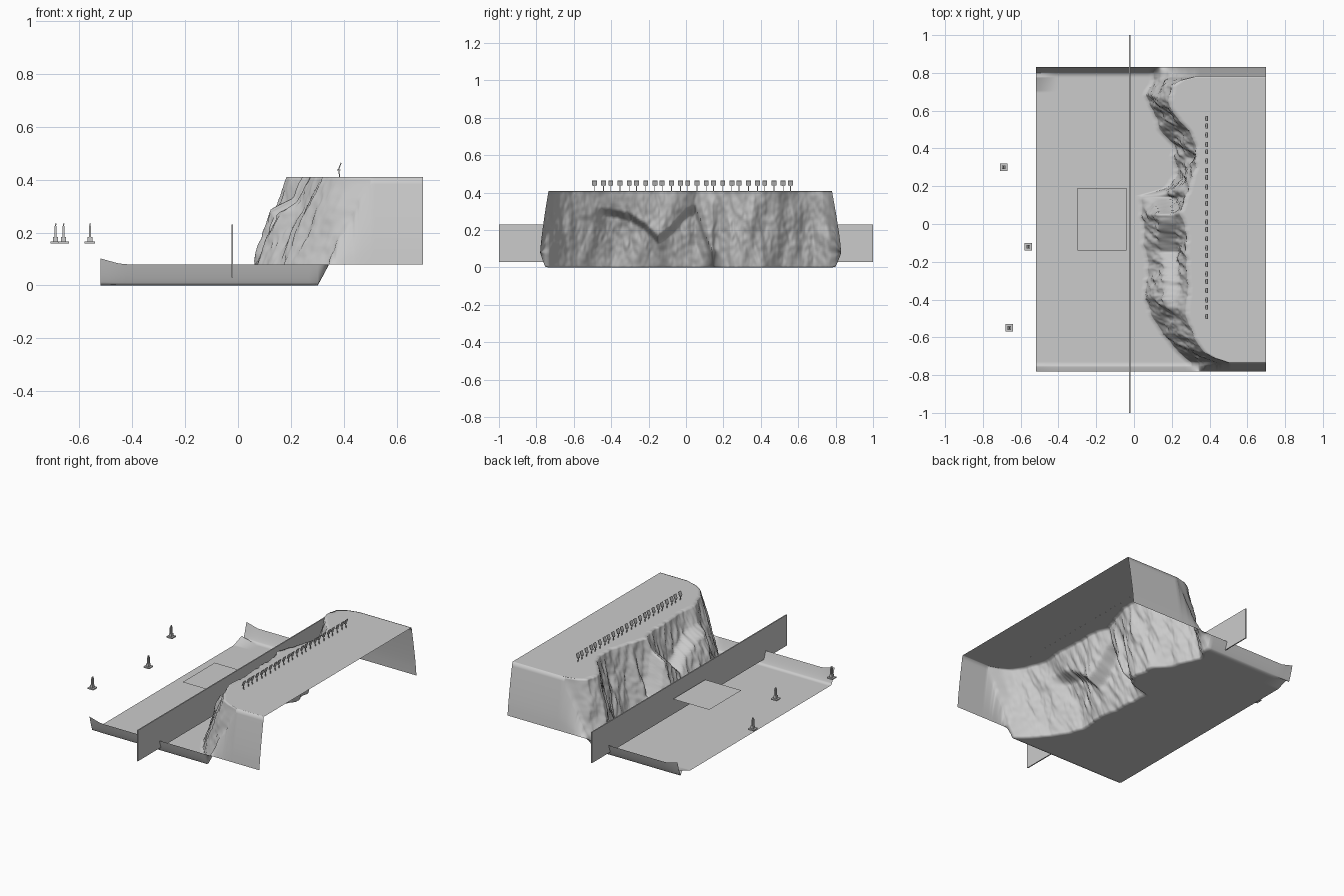
import bpy, math
from mathutils import noise, Vector, Matrix

if "Cube" in bpy.data.objects:
    bpy.data.objects.remove(bpy.data.objects["Cube"])

TOP, RIM, X0, X1 = 0.41, 0.08, -0.52, 0.70
Y_IN, Y_OUT = (-0.735, 0.78), (-0.78, 0.83)


def interp(pts, v):
    if v <= pts[0][0]:
        return pts[0][1]
    for (a, p), (b, q) in zip(pts, pts[1:]):
        if v <= b:
            return p + (q - p) * (v - a) / (b - a)
    return pts[-1][1]


# cliff foot and cliff brow, x as a function of y
FOOT = [(-.76, .31), (-.7, .26), (-.6, .17), (-.5, .1), (-.4, .06), (-.3, .07),
        (-.2, .075), (-.1, .05), (0, .05), (.1, .04), (.15, .03), (.19, .17),
        (.24, .22), (.3, .23), (.4, .22), (.5, .14), (.6, .1), (.68, .06),
        (.75, .1), (.83, .11)]
BROW = [(-.735, .5), (-.71, .42), (-.68, .38), (-.6, .32), (-.5, .28), (-.3, .28),
        (0, .27), (.06, .24), (.12, .26), (.2, .3), (.3, .33), (.42, .33),
        (.5, .29), (.6, .2), (.68, .18), (.73, .2), (.76, .24), (.78, .32)]
# ledge height along the outcrop, and how strongly the ledge shows
LEDGE = [(-.45, .28), (-.38, .27), (-.3, .25), (-.22, .2), (-.15, .13),
         (-.08, .18), (0, .27), (.05, .29), (.1, .14), (.14, .05)]
LEDGE_W = [(-.5, 0), (-.4, 1), (.14, 1), (.19, 0)]


def cliff_x(y, s):
    b, t = interp(FOOT, y), interp(BROW, y)
    z = s * TOP
    h = interp(LEDGE, y)
    step = interp([(0, 0), (h, .4), (h + .04, .78), (TOP, 1)], z)
    f = s + (step - s) * interp(LEDGE_W, y)
    rough = 0.028 * noise.noise(Vector((3, y * 13, z * 4)))
    rough += 0.014 * noise.noise(Vector((7, y * 32 + z * 6, z * 9)))
    rough += 0.006 * noise.noise(Vector((9, y * 70, z * 30)))
    return b + (t - b) * f + rough * (.5 + .5 * math.sin(math.pi * s))


def profile(y):
    nf, nc, nt = 24, 40, 16
    cl = [(cliff_x(y, i / nc), TOP * i / nc) for i in range(nc + 1)]
    fl = [(X0 + (cl[0][0] - X0) * i / nf, 0) for i in range(nf)]
    pl = [(cl[-1][0] + (X1 - cl[-1][0]) * i / nt, TOP) for i in range(1, nt + 1)]
    return fl + cl + pl


def rim_z(x):
    return RIM + 0.022 * max(0, 1 - (x - X0) / .08)


def edge_row(side, t):
    """Side skirt: the plateau falls and the floor rises to a common rim."""
    row = []
    for x, z in profile(Y_IN[side]):
        k = z / TOP
        y_start = Y_IN[side] + (1 - k) * (Y_OUT[side] - Y_IN[side]) * .3
        fall = t ** 1.3 if k < .5 else 1 - (1 - t) ** .8
        row.append((x, y_start + (Y_OUT[side] - y_start) * t, z + (rim_z(x) - z) * fall))
    return row


def mesh_object(name, verts, faces, smooth=False):
    me = bpy.data.meshes.new(name)
    me.from_pydata(verts, [], faces)
    me.polygons.foreach_set("use_smooth", [smooth] * len(faces))
    me.update()
    ob = bpy.data.objects.new(name, me)
    bpy.context.collection.objects.link(ob)
    return ob


# terrain sheet: floor, cliff, plateau and side skirts
NE, NM = 10, 230
rows = [edge_row(0, 1 - i / NE) for i in range(NE)]
for i in range(NM + 1):
    y = Y_IN[0] + (Y_IN[1] - Y_IN[0]) * i / NM
    row = []
    for x, z in profile(y):
        # raised back-left corner of the floor
        if z == 0 and x < -.4:
            z += .03 * max(0, 1 - (x - X0) / .1) * max(0, min(1, (y - .7) / .08))
        row.append((x, y, z))
    rows.append(row)
rows += [edge_row(1, (i + 1) / NE) for i in range(NE)]
n = len(rows[0])
faces = [(r * n + c, r * n + c + 1, (r + 1) * n + c + 1, (r + 1) * n + c)
         for r in range(len(rows) - 1) for c in range(n - 1)]
mesh_object("cliff_terrain", [v for r in rows for v in r], faces, True)


def boxes(name, parts):
    """One object from boxes given as (centre, size, tilt about y)."""
    verts, fs = [], []
    for c, s, tilt in parts:
        rot, o = Matrix.Rotation(tilt, 3, 'Y'), len(verts)
        for i in (-.5, .5):
            for j in (-.5, .5):
                for k in (-.5, .5):
                    verts.append(Vector(c) + rot @ Vector((i * s[0], j * s[1], k * s[2])))
        fs += [tuple(o + q for q in f) for f in ((0, 1, 3, 2), (4, 6, 7, 5), (0, 4, 5, 1),
                                                 (2, 3, 7, 6), (0, 2, 6, 4), (1, 5, 7, 3))]
    return mesh_object(name, verts, fs)


# upright divider wall and flat marker sheet
boxes("divider_wall", [((-.022, 0, .13), (.007, 2, .2), 0)])
mesh_object("marker_sheet", [(-.30, -.14, .14), (-.04, -.14, .14),
                             (-.04, .19, .14), (-.30, .19, .14)], [(0, 1, 2, 3)])

# row of small tilted panels on posts along the plateau
for i in range(24):
    y = -.49 + 1.052 * i / 23 + .004 * math.sin(i * 2.1)
    boxes(f"panel_post_{i + 1}", [((.383, y, .422), (.004, .004, .028), -.15),
                                  ((.381, y, .437), (.012, .012, .004), 0),
                                  ((.385, y, .451), (.004, .026, .028), .35)])

# three floating stands with a base plate, body and two prongs
for i, (x, y) in enumerate([(-.69, .30), (-.56, -.12), (-.66, -.55)]):
    boxes(f"floating_stand_{i + 1}", [((x, y, .163), (.04, .04, .008), 0),
                                      ((x, y, .175), (.018, .02, .018), 0),
                                      ((x, y - .007, .203), (.008, .006, .044), 0),
                                      ((x, y + .007, .203), (.008, .006, .044), 0),
                                      ((x, y, .228), (.005, .012, .014), .1)])
